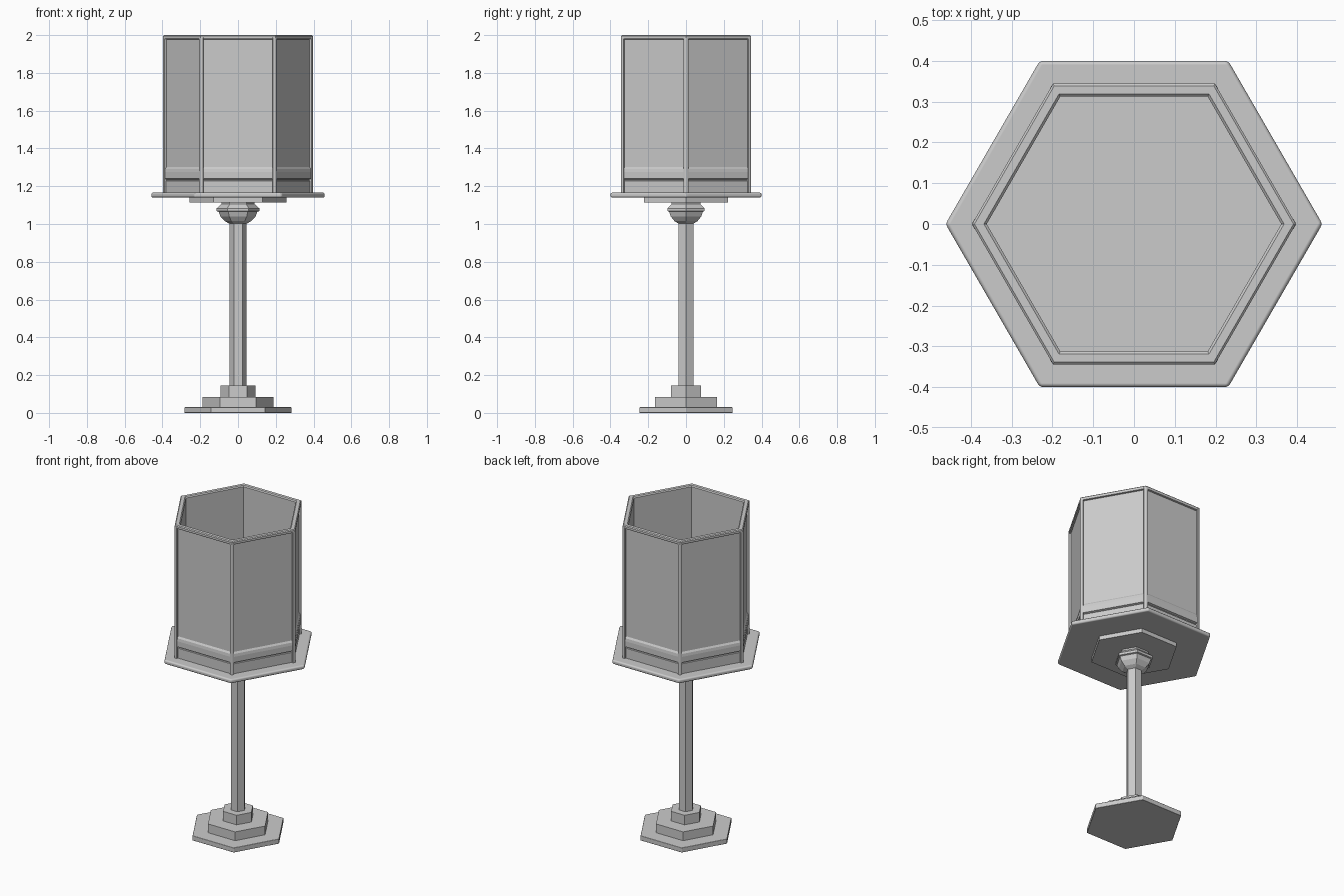
import bpy, bmesh
from math import pi, sin, cos

if "Cube" in bpy.data.objects:
    bpy.data.objects.remove(bpy.data.objects["Cube"])


def add_object(name, bm, bevel=0.0, segments=3):
    bmesh.ops.recalc_face_normals(bm, faces=bm.faces)
    mesh = bpy.data.meshes.new(name)
    bm.to_mesh(mesh)
    bm.free()
    ob = bpy.data.objects.new(name, mesh)
    bpy.context.collection.objects.link(ob)
    if bevel:
        bpy.context.view_layer.objects.active = ob
        ob.select_set(True)
        bpy.ops.object.shade_smooth_by_angle(angle=pi / 6)
        ob.select_set(False)
        mod = ob.modifiers.new("soft_edges", 'BEVEL')
        mod.width = bevel
        mod.segments = segments
        mod.limit_method = 'ANGLE'
        mod.harden_normals = True
    return ob


def loft(name, profile, bevel=0.0):
    """Six-sided solid from (corner radius, z) pairs, capped at both ends."""
    bm = bmesh.new()
    rings = [[bm.verts.new((r * cos(k * pi / 3), r * sin(k * pi / 3), z))
              for k in range(6)] for r, z in profile]
    for a, b in zip(rings, rings[1:]):
        for k in range(6):
            n = (k + 1) % 6
            bm.faces.new((a[k], a[n], b[n], b[k]))
    bm.faces.new(rings[0])
    bm.faces.new(rings[-1])
    return add_object(name, bm, bevel)


# stepped foot
loft("foot_plate", [(0.285, 0), (0.285, 0.03)], 0.003)
loft("foot_middle_step", [(0.188, 0.03), (0.188, 0.085)])
loft("foot_top_step", [(0.093, 0.085), (0.093, 0.145)])

# stem and faceted collar
loft("stem", [(0.045, 0.145), (0.045, 1.01)])
loft("collar", [(0.042, 1.0), (0.07, 1.015), (0.093, 1.04), (0.103, 1.065),
                (0.113, 1.068), (0.113, 1.083), (0.088, 1.105), (0.088, 1.115)])

# support plate and tray
loft("support_plate", [(0.257, 1.115), (0.257, 1.14)])
loft("tray", [(0.462, 1.14), (0.462, 1.166)], 0.01)

# hollow cup: lower band, groove, sloped moulding, panel, rim, inner wall, floor
loft("cup_wall", [(0.386, 1.16), (0.386, 1.228), (0.379, 1.230), (0.379, 1.236),
                  (0.394, 1.240), (0.394, 1.275), (0.391, 1.292), (0.383, 1.302),
                  (0.383, 1.978), (0.395, 1.980), (0.397, 1.985), (0.397, 1.995),
                  (0.391, 2.0), (0.368, 2.0), (0.361, 1.994), (0.361, 1.167)])

# corner posts, each an angled strip wrapping one corner of the cup
R = 0.398
half = [(R - 0.002, 0.0035), (R - 0.008, 0.0135), (R - 0.021, 0.006)]
outline = half + [(r, -t) for r, t in reversed(half)]
bm = bmesh.new()
for k in range(6):
    c, s = cos(k * pi / 3), sin(k * pi / 3)
    lo, hi = [[bm.verts.new((r * c - t * s, r * s + t * c, z)) for r, t in outline]
              for z in (1.16, 1.99)]
    for i in range(6):
        j = (i + 1) % 6
        bm.faces.new((lo[i], lo[j], hi[j], hi[i]))
    bm.faces.new(lo)
    bm.faces.new(hi)
add_object("corner_posts", bm, 0.002, 2)
